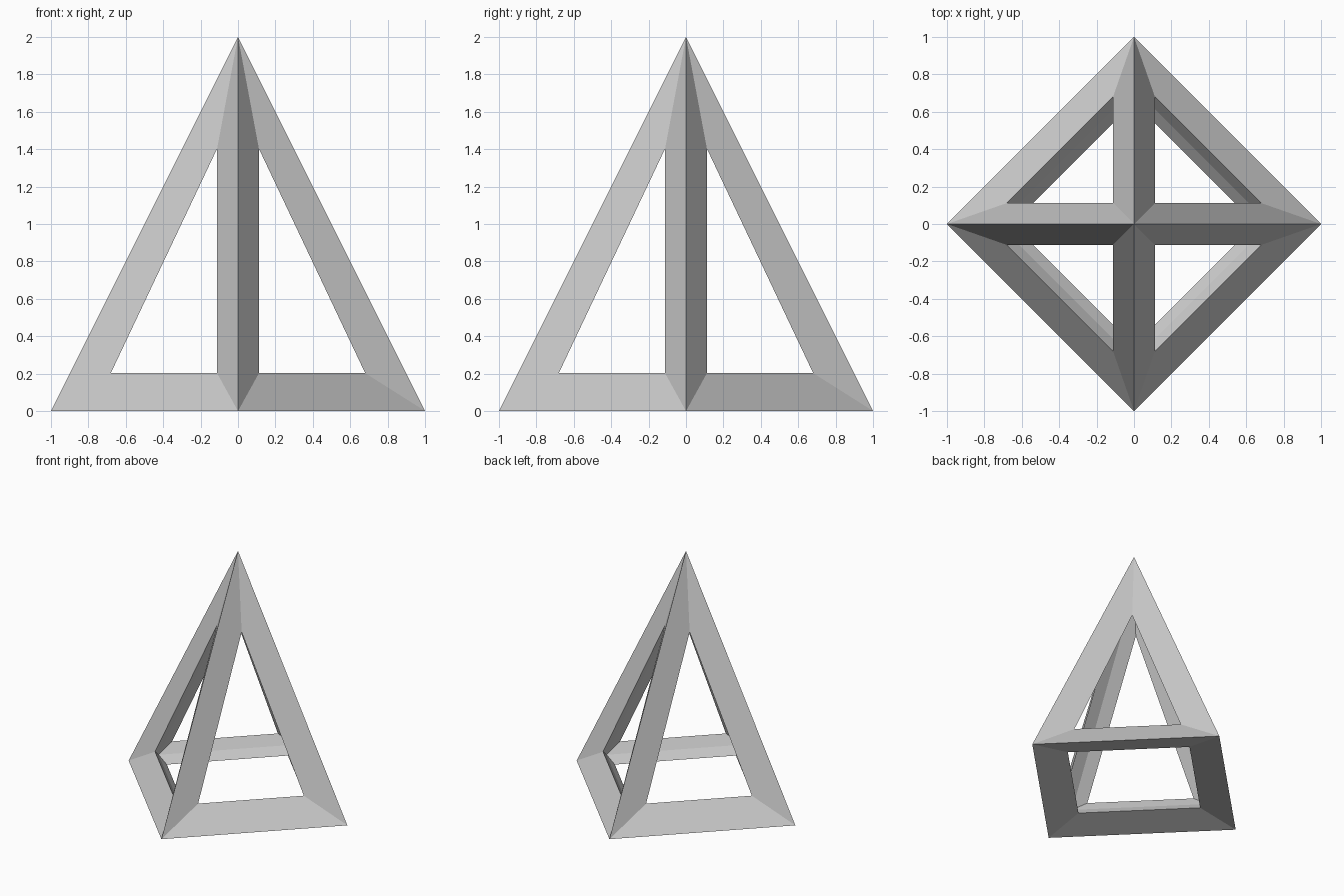
import bpy

if "Cube" in bpy.data.objects:
    bpy.data.objects.remove(bpy.data.objects["Cube"])

# four-sided pyramid standing on z = 0, corners on the x and y axes
bpy.ops.mesh.primitive_cone_add(vertices=4, radius1=1, radius2=0, depth=2,
                                location=(0, 0, 1))
frame = bpy.context.object
frame.name = "pyramid_frame"

# turn the edges into bars, growing inward only
wire = frame.modifiers.new("bars", 'WIREFRAME')
wire.thickness = 0.3
wire.offset = -1
wire.use_even_offset = True
wire.use_relative_offset = False
wire.use_replace = True
